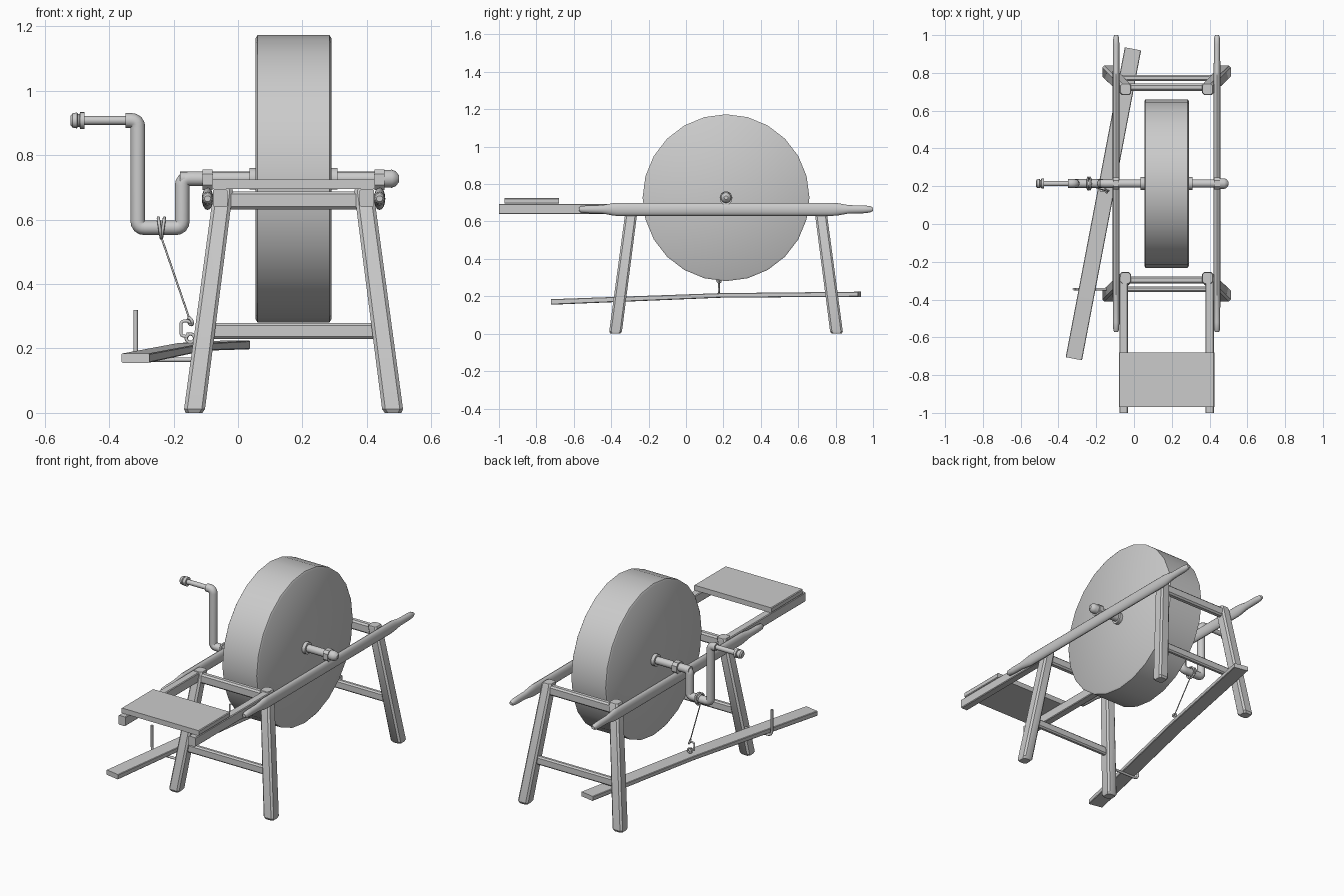
import bpy, bmesh
from math import sin, cos, pi, radians
from mathutils import Vector

if "Cube" in bpy.data.objects:
    bpy.data.objects.remove(bpy.data.objects["Cube"])

CX, CY, AZ = 0.1725, 0.214, 0.727     # wheel centre and axle height


def smooth(ob, angle=35):
    bpy.ops.object.select_all(action='DESELECT')
    ob.select_set(True)
    bpy.context.view_layer.objects.active = ob
    bpy.ops.object.shade_smooth_by_angle(angle=radians(angle))


def section(w, h, n, chamfer):
    """Round section with n sides, or a chamfered rectangle when n is 0."""
    if n:
        return [(w / 2 * cos(2 * pi * i / n), h / 2 * sin(2 * pi * i / n)) for i in range(n)]
    a, b, c = w / 2, h / 2, chamfer
    return [(a, -b + c), (a, b - c), (a - c, b), (-a + c, b),
            (-a, b - c), (-a, -b + c), (-a + c, -b), (a - c, -b)]


def loft(name, axis, stations, n=0, chamfer=0.004):
    """Skin sections (centre, width, height) lying square to one axis."""
    bm = bmesh.new()
    rings = []
    for c, w, h in stations:
        ring = []
        for u, v in section(w, h, n, chamfer):
            off = {'x': (0, u, v), 'y': (u, 0, v), 'z': (u, v, 0)}[axis]
            ring.append(bm.verts.new(Vector(c) + Vector(off)))
        rings.append(ring)
    for a, b in zip(rings, rings[1:]):
        for i in range(len(a)):
            j = (i + 1) % len(a)
            bm.faces.new((a[i], a[j], b[j], b[i]))
    bm.faces.new(rings[0])
    bm.faces.new(rings[-1])
    bmesh.ops.recalc_face_normals(bm, faces=bm.faces)
    me = bpy.data.meshes.new(name)
    bm.to_mesh(me)
    bm.free()
    ob = bpy.data.objects.new(name, me)
    bpy.context.collection.objects.link(ob)
    smooth(ob)
    return ob


def turned(name, profile, n=16, y=CY, z=AZ):
    """Round part along x from (x, radius) pairs."""
    return loft(name, 'x', [((x, y, z), 2 * r, 2 * r) for x, r in profile], n)


def rod(name, pts, r, bend=0.0, res=3):
    """Bent round rod with rounded corners."""
    pts = [Vector(p) for p in pts]
    path = [pts[0]]
    for a, p, b in zip(pts, pts[1:], pts[2:]):
        s, e = p + (a - p).normalized() * bend, p + (b - p).normalized() * bend
        for i in range(5):
            t = i / 4
            path.append(s * (1 - t) ** 2 + p * 2 * t * (1 - t) + e * t * t)
    path.append(pts[-1])
    cu = bpy.data.curves.new(name, 'CURVE')
    cu.dimensions = '3D'
    cu.bevel_depth, cu.bevel_resolution, cu.use_fill_caps = r, res, True
    sp = cu.splines.new('POLY')
    sp.points.add(len(path) - 1)
    for q, p in zip(sp.points, path):
        q.co = (*p, 1)
    ob = bpy.data.objects.new(name, cu)
    bpy.context.collection.objects.link(ob)
    bpy.ops.object.select_all(action='DESELECT')
    ob.select_set(True)
    bpy.context.view_layer.objects.active = ob
    bpy.ops.object.convert(target='MESH')
    smooth(bpy.context.object, 50)


def ring(name, loc, R, r, rot):
    bpy.ops.mesh.primitive_torus_add(location=loc, rotation=rot, major_radius=R, minor_radius=r,
                                     major_segments=20, minor_segments=8)
    bpy.context.object.name = name
    smooth(bpy.context.object, 60)


# Grindstone, hub collars and axle
turned("grindstone", [(0.055, 0.437), (0.061, 0.446), (0.284, 0.446), (0.29, 0.437)], 24)
for s in (-1, 1):
    turned("hub_collar", [(CX + s * 0.117, 0.034), (CX + s * 0.137, 0.034)])
turned("axle", [(-0.18, 0.022), (0.435, 0.022)])
turned("axle_knob", [(0.435, 0.027), (0.478, 0.028), (0.49, 0.023), (0.50, 0.01)])

# Side rails with narrowed handle ends, and axle bearings
prof = [(-0.572, .02, .018), (-0.562, .03, .034), (-0.52, .034, .042), (-0.45, .034, .044),
        (-0.39, .036, .066), (-0.37, .036, .07), (0.78, .036, .07), (0.81, .036, .066),
        (0.87, .034, .044), (0.95, .034, .042), (0.985, .03, .034), (1.0, .02, .016)]
for s in (-1, 1):
    x = CX + s * 0.267
    loft("side_rail", 'y', [((x, y, 0.665), w, h) for y, w, h in prof], 16)
    loft("axle_bearing", 'x', [((x - 0.016, CY, 0.724), 0.062, 0.064),
                               ((x + 0.016, CY, 0.724), 0.062, 0.064)], 0, 0.015)
    # Seat supports
    x = CX + s * 0.228
    loft("seat_support", 'y', [((x, -1.0, 0.667), 0.045, 0.055), ((x, -0.28, 0.667), 0.045, 0.055)])

# Legs, top beams and stretchers at both ends
for t in (-1, 1):
    for s in (-1, 1):
        foot, top = (CX + s * .309, CY + t * .592), (CX + s * .217, CY + t * .5)

        def at(z):
            k = z / 0.698
            return (foot[0] + (top[0] - foot[0]) * k, foot[1] + (top[1] - foot[1]) * k, z)
        loft("leg", 'z', [(at(0), .052, .052), (at(0.012), .065, .068),
                          (at(0.688), .06, .064), (at(0.698), .052, .056)], 0, 0.01)
    y = CY + t * 0.51
    loft("top_beam", 'x', [((CX - .235, y, .66), .038, .056), ((CX + .235, y, .66), .038, .056)], 0, .009)
    y = CY + t * 0.559
    loft("stretcher", 'x', [((CX - .275, y, .254), .03, .05), ((CX + .275, y, .254), .03, .05)], 0, .008)

# Seat board
loft("seat", 'y', [((CX, -0.97, 0.71), 0.505, 0.03), ((CX, -0.68, 0.71), 0.505, 0.03)])

# Double crank and hand grip
rod("crank", [(-0.10, CY, AZ), (-0.173, CY, AZ), (-0.173, CY, 0.575), (-0.311, CY, 0.575),
              (-0.311, CY, 0.908), (-0.35, CY, 0.908)], 0.023, 0.022, 4)
turned("crank_grip", [(-0.5, 0.014), (-0.34, 0.014)], 12, z=0.908)
turned("grip_end", [(-0.52, 0.014), (-0.514, 0.022), (-0.5, 0.025), (-0.497, 0.02), (-0.492, 0.02),
                    (-0.49, 0.026), (-0.476, 0.026)], 16, z=0.908)

# Rope looped on the crank, hanging to the treadle hook
for i, a in enumerate((-8, 8)):
    ring("rope_loop", (-0.243 + i * 0.01, CY, 0.574), 0.032, 0.005, (0, radians(90 + a), 0))
rod("rope", [(-0.238, CY - 0.01, 0.545), (-0.15, 0.176, 0.29)], 0.003)
ring("hook_eye", (-0.148, 0.176, 0.284), 0.011, 0.005, (0, radians(70), radians(30)))
rod("hook", [(-0.142, 0.176, 0.277), (-0.158, 0.176, 0.287), (-0.177, 0.176, 0.283), (-0.177, 0.176, 0.24),
             (-0.155, 0.176, 0.236), (-0.155, 0.176, 0.25)], 0.005, 0.008)
ring("treadle_eye", (-0.148, 0.176, 0.232), 0.013, 0.005, (radians(90), 0, 0))

# Treadle board, turned slightly across the frame
tr = loft("treadle", 'y', [((0, -0.835, 0.170), .088, .029), ((0, 0.09, 0.205), .088, .024),
                           ((0, 0.835, 0.211), .088, .027)], 0, 0.003)
tr.location = (-0.162, 0.107, 0)
tr.rotation_euler.z = radians(-10.8)

# Bent pivot pin from the front leg under the treadle
rod("pivot_pin", [(-0.318, -0.345, 0.32), (-0.318, -0.345, 0.165), (-0.11, -0.345, 0.165)], 0.007, 0.03)
